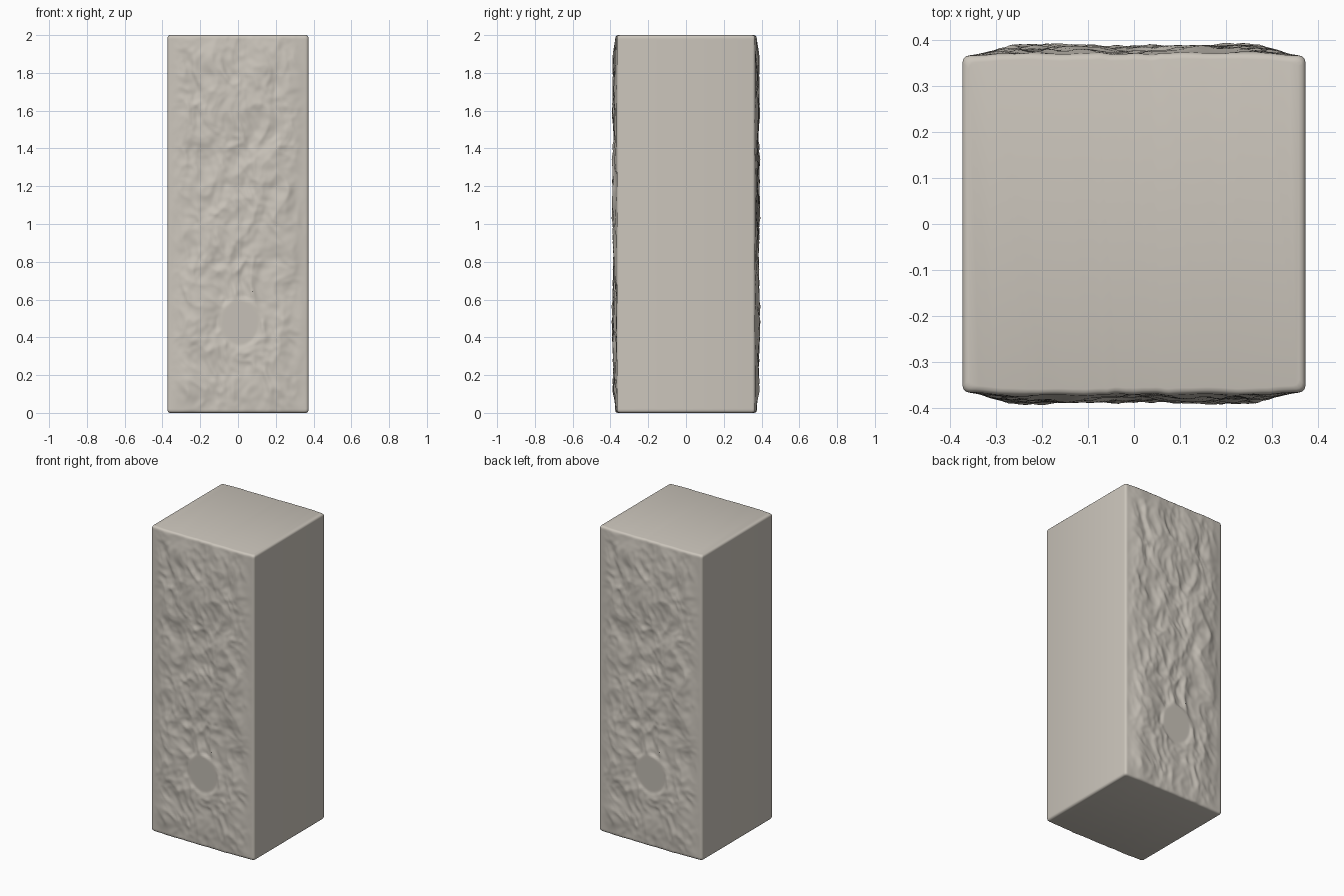
import bpy, bmesh, math
from mathutils import Vector, noise

if "Cube" in bpy.data.objects:
    bpy.data.objects.remove(bpy.data.objects["Cube"])

X, Y, H, R = 0.373, 0.370, 2.0, 0.014   # half width, half depth, height, edge radius


def smooth(t):
    t = max(0.0, min(1.0, t))
    return t * t * (3 - 2 * t)


def relief(x, z):
    """Height of the split-stone surface above the flat face."""
    p = Vector((x, z, 0))
    w = Vector((noise.noise(p * 5 + Vector((3, 1, 7))),
                noise.noise(p * 5 + Vector((9, 4, 2))), 0)) * 0.05
    q = p + w
    # broad lumps, stretched upwards
    h = 0.013 + 0.011 * noise.noise(Vector((q.x * 7, q.y * 4, 1.3)))
    # creased ridges
    h += 0.017 * (0.3 - abs(noise.noise(Vector((q.x * 9, q.y * 5.5, 5.1)))))
    h += 0.009 * (0.3 - abs(noise.noise(Vector((q.x * 17 + q.y * 5, q.y * 11, 8.7)))))
    h += 0.003 * noise.noise(Vector((q.x * 34, q.y * 26, 2.2)))
    # shallow round chip low on the face
    d = math.hypot((x - 0.01) / 0.11, (z - 0.48) / 0.13)
    k = smooth((1.1 - d) / 0.2)
    h = h * (1 - k) + k * (0.014 + 0.06 * (z - 0.48))
    # fade towards the dressed edges
    fx = smooth((X - abs(x)) / 0.12)
    fz = 0.35 + 0.65 * smooth(min(z, H - z) / 0.14)
    return max(-0.004, min(0.036, h)) * fx * fz


# columns across the rough faces, finer at the rounded corners
arc = [R * (1 - math.cos(math.radians(a))) for a in (0, 30, 60)]
N = 84
xs = [-X + a for a in arc]
xs += [(-1 + 2 * i / N) * (X - R) for i in range(N + 1)]
xs += [X - a for a in reversed(arc)]

# levels as (z, inset), rounded at the bottom and top edges
steps = [(R * (1 - math.sin(math.radians(a))), R * (1 - math.cos(math.radians(a))))
         for a in (90, 60, 30, 0)]
M = 220
levels = [(dz, ins) for dz, ins in steps]
levels += [(R + (H - 2 * R) * i / M, 0) for i in range(1, M)]
levels += [(H - dz, ins) for dz, ins in reversed(steps)]


def ring(z, ins):
    pts = []
    for s in (-1, 1):                    # front, then back turned half round
        for u in xs:
            t = max(0.0, abs(u) - (X - R))
            y = Y - 0.004 - R + math.sqrt(max(0.0, R * R - t * t)) + relief(u, z)
            pts.append((-s * u * (X - ins) / X, s * (y - ins), z))
    return pts


bm = bmesh.new()
rings = [[bm.verts.new(p) for p in ring(z, i)] for z, i in levels]
n = len(rings[0])
for a, b in zip(rings, rings[1:]):
    for i in range(n):
        j = (i + 1) % n
        bm.faces.new((a[i], a[j], b[j], b[i]))
bm.faces.new(rings[-1])
bm.faces.new(list(reversed(rings[0])))
bmesh.ops.recalc_face_normals(bm, faces=bm.faces)

mesh = bpy.data.meshes.new("stone_block")
bm.to_mesh(mesh)
bm.free()
block = bpy.data.objects.new("stone_block", mesh)
bpy.context.collection.objects.link(block)

# pale warm stone
mat = bpy.data.materials.new("pale stone")
mat.diffuse_color = (0.60, 0.56, 0.50, 1)
mat.use_nodes = True
mat.node_tree.nodes["Principled BSDF"].inputs["Base Color"].default_value = mat.diffuse_color
mesh.materials.append(mat)

bpy.context.view_layer.objects.active = block
block.select_set(True)
bpy.ops.object.shade_smooth_by_angle(angle=math.radians(40))
